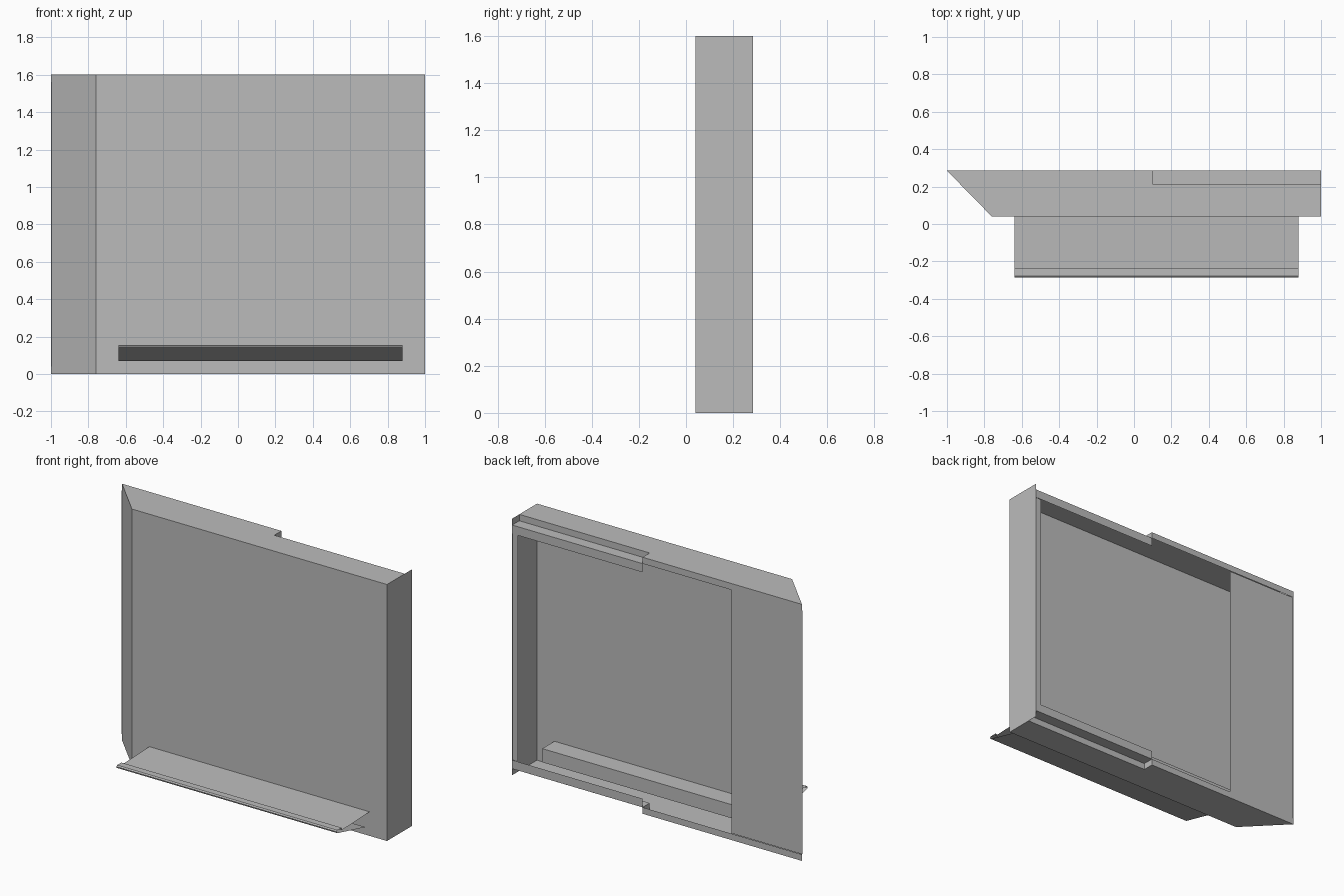
import bpy, bmesh

cube = bpy.data.objects.get("Cube")
if cube:
    bpy.data.objects.remove(cube)

steel = bpy.data.materials.new("grey_steel")
steel.use_nodes = True
GREY = (0.5, 0.5, 0.5, 1)
steel.diffuse_color = GREY
steel.node_tree.nodes["Principled BSDF"].inputs["Base Color"].default_value = GREY

H = 1.6                    # panel height
FRONT, BACK = 0.04, 0.285  # panel depth range
STEP_X, STEP_Y = 0.1, 0.215
STEP, LIP = 0.04, 0.094    # step drop and lower edge of the stepped lip


def sheet(name, polygons):
    """Thin folded sheet made of flat polygons."""
    bm = bmesh.new()
    for poly in polygons:
        bm.faces.new([bm.verts.new(p) for p in poly])
    bmesh.ops.remove_doubles(bm, verts=bm.verts, dist=0.0005)
    bmesh.ops.recalc_face_normals(bm, faces=bm.faces)
    mesh = bpy.data.meshes.new(name)
    bm.to_mesh(mesh)
    bm.free()
    mesh.materials.append(steel)
    obj = bpy.data.objects.new(name, mesh)
    bpy.context.collection.objects.link(obj)
    return obj


def along_x(path, x0, x1):
    """Strips following a (y, z) path between two x positions."""
    return [[(x0, *a), (x1, *a), (x1, *b), (x0, *b)]
            for a, b in zip(path, path[1:])]


def along_z(path, z0, z1):
    """Strips following an (x, y) path between two heights."""
    return [[(*a, z0), (*b, z0), (*b, z1), (*a, z1)]
            for a, b in zip(path, path[1:])]


# Front panel with the slanted side, its back return and the straight side
sheet("front_panel", along_z([(-1, BACK), (-0.76, FRONT), (1, FRONT), (1, BACK)], 0, H))
sheet("back_return", along_z([(-0.51, BACK - 0.004), (-1, BACK - 0.004)], STEP, H - STEP))
sheet("side_lip", along_z([(1, BACK - 0.002), (0.96, BACK - 0.002)], LIP, H - LIP))

# Top and bottom flanges, each with a stepped section and a folded lip
for name, edge, inward in (("top", H, -1), ("bottom", 0, 1)):
    step_z = edge + inward * STEP
    lip_z = edge + inward * LIP
    outline = [(-1, BACK), (-0.76, FRONT), (1, FRONT),
               (1, STEP_Y), (STEP_X, STEP_Y), (STEP_X, BACK)]
    sheet(name + "_flange", [[(x, y, edge) for x, y in outline]])
    sheet(name + "_lip", along_x([(BACK, edge), (BACK, step_z)], -1, STEP_X))
    fold = [(STEP_Y, edge), (STEP_Y, step_z), (BACK, step_z), (BACK, lip_z)]
    sheet(name + "_step", along_x(fold, STEP_X, 1))
    sheet(name + "_step_end", along_z([(STEP_X, STEP_Y), (STEP_X, BACK)],
                                      *sorted((edge, step_z))))

# Shelf: inner hanger, tray, rolled front edge and sloping underside
shelf = [(0.16, 0.065), (0.16, 0.15), (FRONT, 0.15), (-0.235, 0.14), (-0.235, 0.156),
         (-0.277, 0.156), (-0.285, 0.15), (-0.283, 0.142), (-0.277, 0.138), (0, 0.07)]
sheet("shelf", along_x(shelf, -0.64, 0.88))
